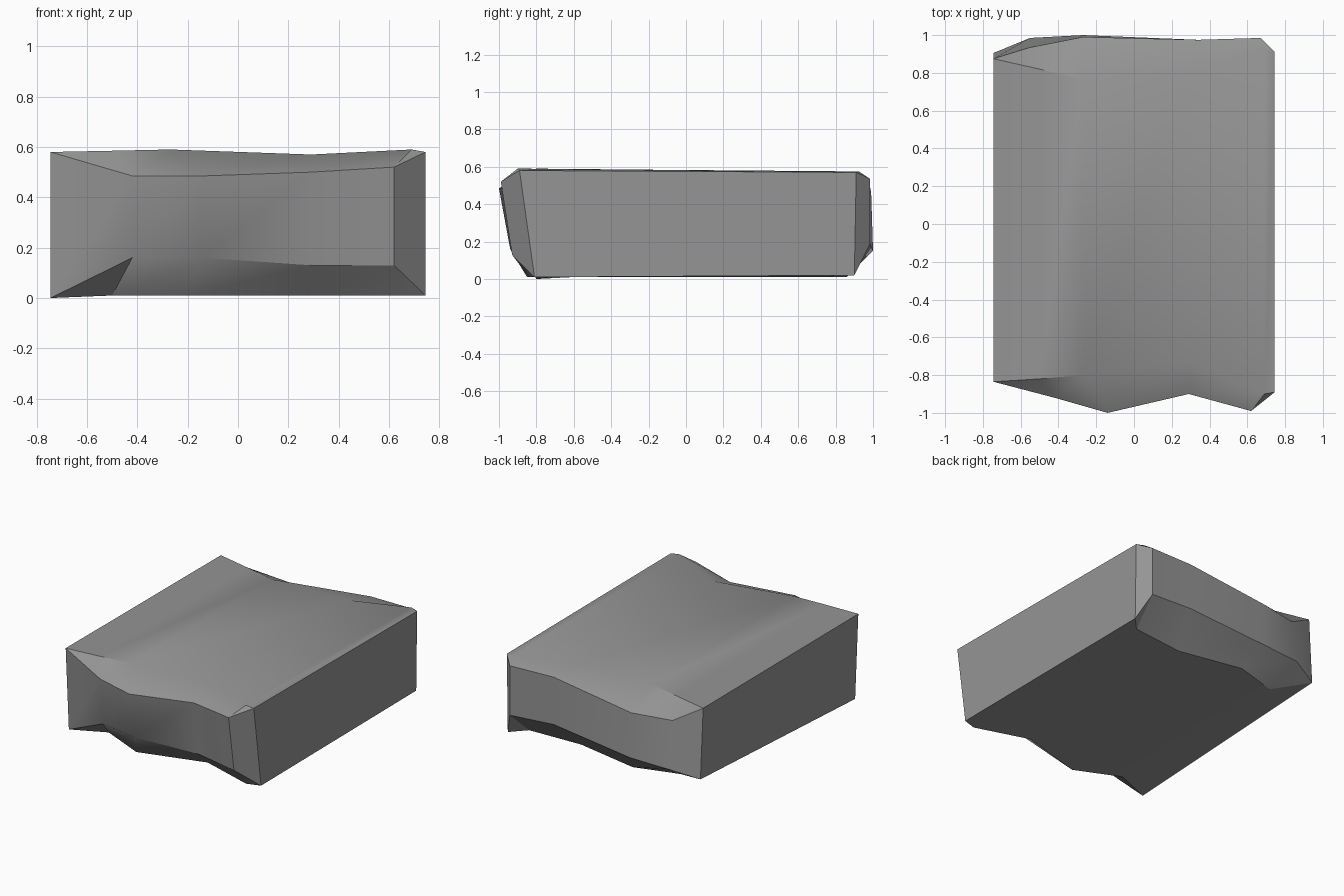
import bpy
import bmesh
import math

default_cube = bpy.data.objects.get("Cube")
if default_cube:
    bpy.data.objects.remove(default_cube, do_unlink=True)


def make_material(name, colour):
    material = bpy.data.materials.new(name)
    material.use_nodes = True
    material.diffuse_color = colour
    shader = next(n for n in material.node_tree.nodes if n.type == "BSDF_PRINCIPLED")
    shader.inputs["Base Color"].default_value = colour
    shader.inputs["Roughness"].default_value = 0.9
    return material


def make_rail(xs, ys, zs):
    """Points of one long chipped edge, running from the -x end to the +x end."""
    return list(zip(xs, ys, zs))


def bridge_rails(bm, rails):
    """Skin neighbouring rails, going once around the block, and cap both ends."""
    rows = [[bm.verts.new(point) for point in rail] for rail in rails]
    for index, row in enumerate(rows):
        following = rows[(index + 1) % len(rows)]
        for i in range(len(row) - 1):
            bm.faces.new((row[i], row[i + 1], following[i + 1], following[i]))
    for end in (0, -1):
        bm.faces.new([row[end] for row in rows])
    # The chipped strips run out to a point at the block corners
    bmesh.ops.remove_doubles(bm, verts=bm.verts, dist=0.001)
    bmesh.ops.dissolve_degenerate(bm, edges=bm.edges, dist=0.001)
    bmesh.ops.recalc_face_normals(bm, faces=bm.faces)


# Stations along the block width
end = 0.745
front_x = (-end, -.42, -.14, .29, .62, end)
back_x = (-end, -.55, -.27, .34, .67, end)
top_x = (-end, -.5, -.27, .29, .69, end)
base_x = (-end, -.5, -.19, .27, .65, end)

# Rails listed around the section: front from bottom to top, then back downwards
rails = [
    make_rail(base_x, (-.8, -.71, -.85, -.72, -.84, -.81), (0, .01, .01, .01, .01, .01)),
    make_rail(front_x, (-.8, -.89, -.94, -.86, -.93, -.81), (0, .16, .16, .13, .13, .01)),
    make_rail(front_x, (-.835, -.92, -1, -.9, -.99, -.89), (.58, .485, .485, .5, .52, .58)),
    make_rail(top_x, (-.835, -.82, -.8, -.73, -.9, -.89), (.58, .585, .59, .57, .59, .58)),
    make_rail(top_x, (.875, .82, .765, .795, .925, .91), (.575, .575, .575, .57, .575, .57)),
    make_rail(back_x, (.875, .935, .99, .975, .985, .91), (.575, .46, .46, .54, .535, .57)),
    make_rail(back_x, (.905, .985, 1, .975, .985, .9), (.09, .14, .15, .21, .19, .02)),
    make_rail(base_x, (.905, .77, .86, .77, .8, .9), (.09, .01, .01, .01, .02, .02)),
]

# Chipped stone block
bm = bmesh.new()
bridge_rails(bm, rails)
mesh = bpy.data.meshes.new("stone_block")
bm.to_mesh(mesh)
bm.free()
stone_block = bpy.data.objects.new("stone_block", mesh)
bpy.context.collection.objects.link(stone_block)
mesh.materials.append(make_material("grey stone", (.3, .3, .3, 1)))

# Soften the gentle bends and keep the chipped edges sharp
bpy.ops.object.select_all(action="DESELECT")
stone_block.select_set(True)
bpy.context.view_layer.objects.active = stone_block
bpy.ops.object.shade_smooth_by_angle(angle=math.radians(30))
